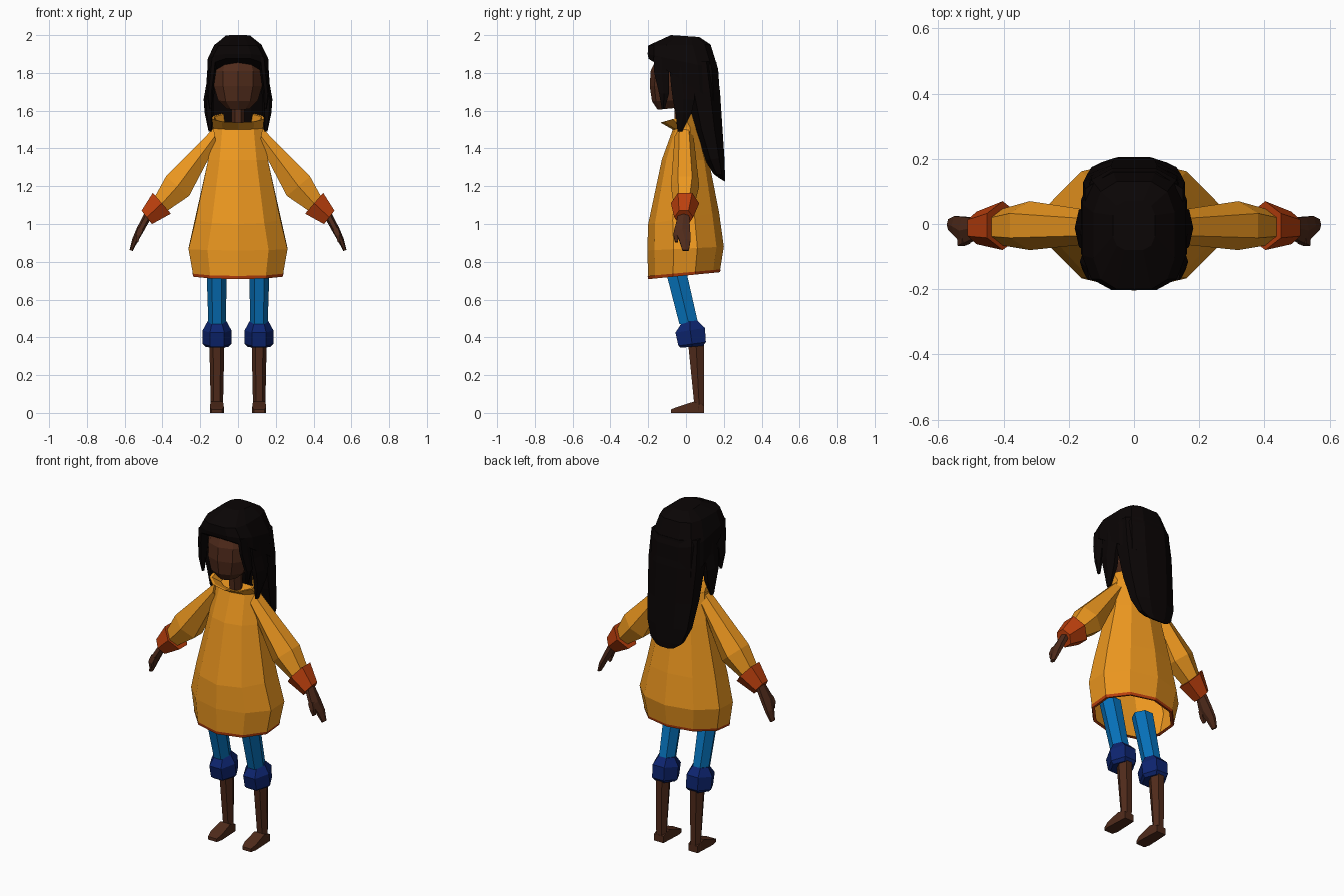
import bpy, bmesh
from math import sin, cos, radians, pi, copysign
from mathutils import Vector

COLORS = {
    "orange": (0.84, 0.31, 0.014), "rust": (0.50, 0.05, 0.004),
    "blue": (0.002, 0.17, 0.50), "navy": (0.004, 0.018, 0.16),
    "skin": (0.08, 0.024, 0.011), "black": (0.003, 0.0015, 0.0015),
}
MATS = {}
for key, rgb in COLORS.items():
    MATS[key] = bpy.data.materials.new(key)
    MATS[key].diffuse_color = (*rgb, 1)


def loft(name, rings, color, sides=6, flat=True, caps=(True, True), mirror=False, power=1.0):
    """Skin rings of (centre, u, v); flat=True puts a flat side towards v, power < 1 is boxier."""
    angles = [2 * pi * (i + (0.5 if flat else 0)) / sides for i in range(sides)]
    mu = max(sin(a) for a in angles)
    mv = max(cos(a) for a in angles)
    box = lambda t: copysign(abs(t) ** power, t)
    section = [(box(sin(a) / mu), box(cos(a) / mv)) for a in angles]
    bm = bmesh.new()
    loops = [[bm.verts.new(Vector(c) + Vector(u) * s + Vector(v) * t) for s, t in section]
             for c, u, v in rings]
    for lo, hi in zip(loops, loops[1:]):
        for i in range(sides):
            j = (i + 1) % sides
            bm.faces.new((lo[i], lo[j], hi[j], hi[i]))
    if caps[0]:
        bm.faces.new(loops[0][::-1])
    if caps[1]:
        bm.faces.new(loops[-1])
    bmesh.ops.recalc_face_normals(bm, faces=bm.faces)
    mesh = bpy.data.meshes.new(name)
    bm.to_mesh(mesh)
    bm.free()
    ob = bpy.data.objects.new(name, mesh)
    bpy.context.collection.objects.link(ob)
    mesh.materials.append(MATS[color])
    if mirror:
        ob.modifiers.new("Mirror", 'MIRROR').use_mirror_merge = False
    return ob


def band(zf, zb, yf, yb, hw, x=0):
    """Ring around the z axis given by its front and back points."""
    return ((x, (yf + yb) / 2, (zf + zb) / 2), (hw, 0, 0), (0, (yf - yb) / 2, (zf - zb) / 2))


def slant(x, y, z, angle, ru, rv):
    """Ring across a limb in the xz plane."""
    a = radians(angle)
    return ((x, y, z), (ru * cos(a), 0, ru * sin(a)), (0, -rv, 0))


# Coat: ten-sided open bell, hem trim and flared collar
loft("coat", [
    band(0.72, 0.755, -0.20, 0.18, 0.238),
    band(0.86, 0.88, -0.205, 0.20, 0.262),
    band(1.00, 1.06, -0.20, 0.175, 0.225),
    band(1.34, 1.34, -0.128, 0.12, 0.158),
    band(1.50, 1.52, -0.07, 0.07, 0.135)], "orange", 10, False, (False, True))
loft("coat_hem", [
    band(0.725, 0.76, -0.203, 0.183, 0.241),
    band(0.708, 0.745, -0.20, 0.18, 0.236),
    band(0.712, 0.748, -0.185, 0.165, 0.22)], "rust", 10, False, (False, False))
loft("collar", [
    band(1.50, 1.52, -0.07, 0.07, 0.133),
    band(1.537, 1.59, -0.135, 0.05, 0.138),
    band(1.537, 1.585, -0.12, 0.04, 0.125),
    band(1.51, 1.53, -0.055, 0.05, 0.10)], "orange", 10, False, (False, False))

# Arms
loft("sleeve", [
    slant(0.122, -0.01, 1.465, 80, 0.042, 0.05),
    slant(0.32, -0.005, 1.20, 40, 0.08, 0.075),
    slant(0.41, -0.01, 1.10, 35, 0.048, 0.055)], "orange", 6, False, mirror=True)
loft("sleeve_cuff", [
    slant(0.403, -0.005, 1.11, 49, 0.073, 0.075),
    slant(0.483, -0.012, 1.035, 52, 0.045, 0.05)], "rust", 6, False, mirror=True)
loft("hand", [
    slant(0.475, -0.012, 1.05, 30, 0.022, 0.028),
    slant(0.52, -0.02, 0.965, 28, 0.02, 0.042),
    slant(0.545, -0.006, 0.915, 25, 0.016, 0.03),
    slant(0.566, -0.002, 0.86, 20, 0.009, 0.017)], "skin", 6, mirror=True)
loft("thumb", [
    slant(0.515, -0.042, 0.975, 25, 0.015, 0.018),
    slant(0.53, -0.056, 0.94, 25, 0.012, 0.011),
    slant(0.535, -0.05, 0.905, 25, 0.007, 0.008)], "skin", 4, mirror=True)

# Legs
loft("trouser_leg", [
    band(0.80, 0.80, -0.12, -0.01, 0.055, 0.113),
    band(0.47, 0.47, -0.035, 0.065, 0.046, 0.111)], "blue", 6, mirror=True)
loft("trouser_cuff", [
    band(0.48, 0.49, -0.02, 0.06, 0.05, 0.111),
    band(0.425, 0.45, -0.056, 0.10, 0.076, 0.111),
    band(0.355, 0.375, -0.04, 0.105, 0.076, 0.111),
    band(0.345, 0.355, -0.03, 0.09, 0.06, 0.111)], "navy", 6, mirror=True)
loft("shin", [
    band(0.38, 0.38, 0.01, 0.095, 0.04, 0.112),
    band(0.06, 0.05, 0.042, 0.095, 0.033, 0.112),
    band(0.01, 0.01, 0.04, 0.093, 0.032, 0.112)], "skin", 6, mirror=True)
loft("foot", [((0.112, y, h / 2), (w, 0, 0), (0, 0, h / 2)) for y, w, h in
              ((0.095, 0.03, 0.04), (0.042, 0.033, 0.06), (-0.045, 0.037, 0.032),
               (-0.08, 0.028, 0.018))], "skin", 4, mirror=True)

# Neck and head
loft("neck", [
    band(1.48, 1.48, -0.055, 0.02, 0.034),
    band(1.66, 1.66, -0.065, 0.02, 0.034)], "skin", 6)
loft("head", [
    band(1.605, 1.62, -0.15, 0.0, 0.06),
    band(1.65, 1.66, -0.18, 0.04, 0.105),
    band(1.73, 1.73, -0.192, 0.07, 0.128),
    band(1.81, 1.81, -0.187, 0.08, 0.128),
    band(1.88, 1.88, -0.155, 0.06, 0.10),
    band(1.93, 1.93, -0.09, 0.03, 0.05)], "skin", 10, False)

# Hair: boxy cap with tilted rim, long back fall and hanging locks
loft("hair_cap", [
    band(2.0, 1.99, -0.08, 0.07, 0.065),
    band(1.945, 1.95, -0.2, 0.13, 0.125),
    band(1.90, 1.82, -0.203, 0.17, 0.16),
    band(1.875, 1.63, -0.198, 0.182, 0.163)], "black", 12, power=0.65)
loft("hair_back", [
    band(1.86, 1.86, -0.03, 0.16, 0.15),
    band(1.70, 1.70, -0.01, 0.18, 0.156),
    band(1.50, 1.50, 0.04, 0.193, 0.145),
    band(1.34, 1.35, 0.10, 0.203, 0.13),
    band(1.265, 1.26, 0.145, 0.206, 0.10),
    band(1.24, 1.225, 0.18, 0.206, 0.055)], "black", 8, power=0.9)
loft("side_lock", [
    band(1.86, 1.84, -0.09, 0.04, 0.022, 0.138),
    band(1.74, 1.74, -0.08, 0.045, 0.025, 0.143),
    band(1.66, 1.66, -0.07, 0.045, 0.026, 0.156),
    band(1.59, 1.59, -0.055, 0.03, 0.024, 0.153),
    band(1.49, 1.49, -0.045, -0.02, 0.008, 0.148)], "black", 6, mirror=True)
loft("front_lock", [
    band(1.885, 1.88, -0.172, -0.08, 0.018, 0.128),
    band(1.80, 1.80, -0.168, -0.09, 0.018, 0.136),
    band(1.69, 1.69, -0.142, -0.09, 0.016, 0.15),
    band(1.61, 1.61, -0.128, -0.112, 0.007, 0.145)], "black", 6, mirror=True)
